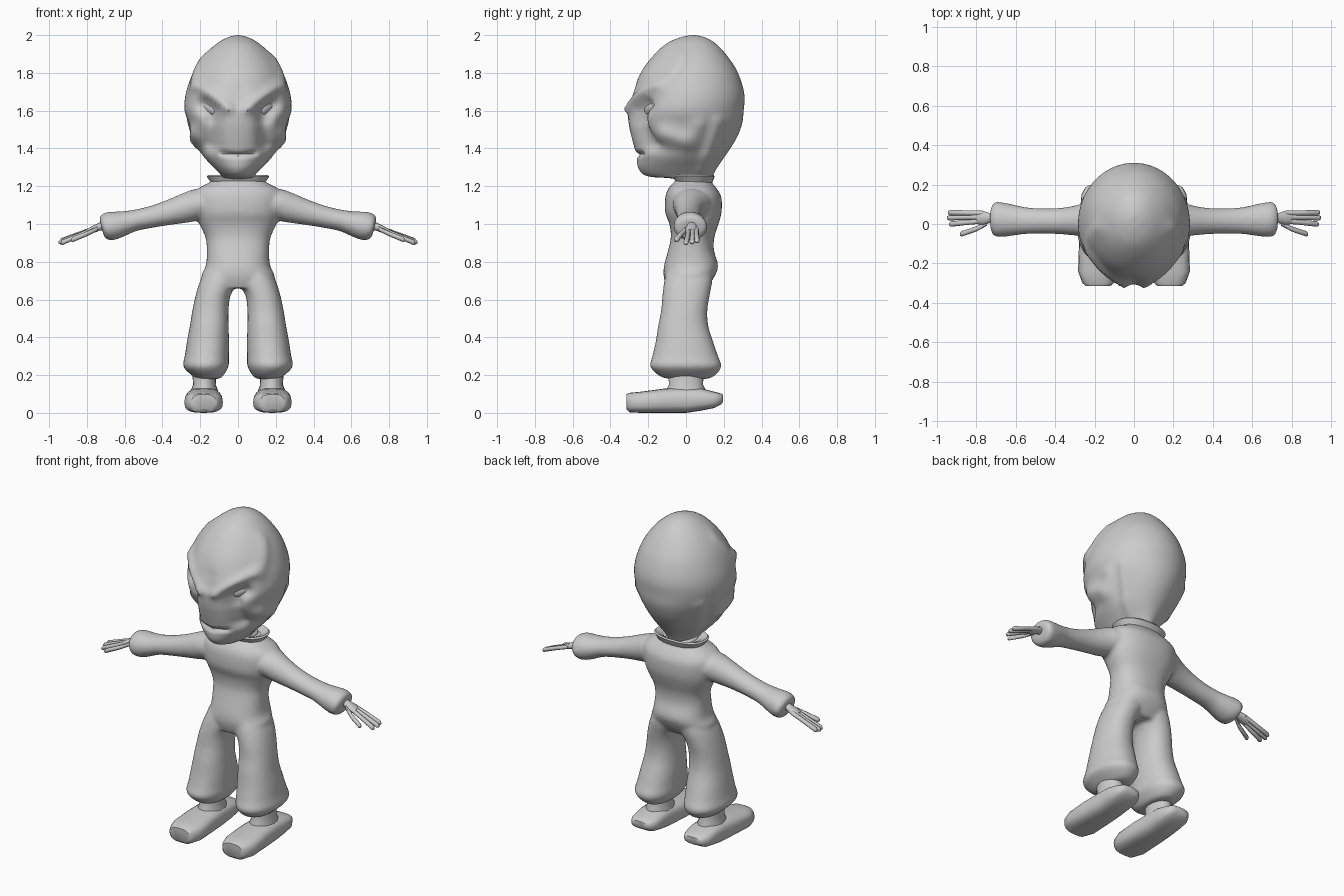
import bpy, bmesh, math
from mathutils import Vector

grey = bpy.data.materials.new("plain grey")
grey.diffuse_color = (0.6, 0.6, 0.6, 1)
X, Y, Z = Vector((1, 0, 0)), Vector((0, 1, 0)), Vector((0, 0, 1))


def finish(name, bm, angle=50):
    bmesh.ops.recalc_face_normals(bm, faces=bm.faces)
    me = bpy.data.meshes.new(name)
    bm.to_mesh(me)
    bm.free()
    me.materials.append(grey)
    ob = bpy.data.objects.new(name, me)
    bpy.context.collection.objects.link(ob)
    bpy.context.view_layer.objects.active = ob
    ob.select_set(True)
    bpy.ops.object.shade_smooth_by_angle(angle=math.radians(angle))
    ob.select_set(False)
    return ob


def loft(bm, sections, u, v, n=24, power=1.0):
    """Sections are (centre, half size along u, half size along v)."""
    def bend(t):
        return math.copysign(abs(t) ** power, t)
    rings = []
    for c, a, b in sections:
        angles = [2 * math.pi * i / n for i in range(n)]
        rings.append([bm.verts.new(Vector(c) + u * a * bend(math.cos(t)) + v * b * bend(math.sin(t)))
                      for t in angles])
    for r, s in zip(rings, rings[1:]):
        for i in range(n):
            bm.faces.new((r[i], r[(i + 1) % n], s[(i + 1) % n], s[i]))
    bm.faces.new(rings[0][::-1])
    bm.faces.new(rings[-1])


def spline(rows, steps):
    """Smooth curve through rows of numbers."""
    out = []
    for i in range(len(rows) - 1):
        p = [rows[max(0, min(len(rows) - 1, i + k))] for k in (-1, 0, 1, 2)]
        for j in range(steps):
            t = j / steps
            out.append([0.5 * (2 * b + (c - a) * t + (2 * a - 5 * b + 4 * c - d) * t * t
                               + (3 * b - a - 3 * c + d) * t ** 3) for a, b, c, d in zip(*p)])
    return out + [list(rows[-1])]


def upright(rows):
    """Rows (z, left, right, front, back) become loft sections."""
    return [(((l + r) / 2, (f + b) / 2, z), (r - l) / 2, (b - f) / 2) for z, l, r, f, b in rows]


def near(p, a, b, width):
    """Soft falloff around the segment a-b."""
    p, a, b = Vector(p), Vector(a), Vector(b)
    d = b - a
    t = max(0, min(1, (p - a).dot(d) / max(d.dot(d), 1e-9)))
    return math.exp(-((p - a - d * t).length / width) ** 2)


# Head: smooth skull, then sculpted face
skull = [(1.17, .09, -.03, .12), (1.235, .09, -.05, .13), (1.252, .085, -.20, .14),
         (1.29, .12, -.25, .16), (1.35, .175, -.262, .20), (1.40, .20, -.272, .235),
         (1.46, .228, -.288, .27), (1.53, .258, -.303, .297), (1.60, .282, -.307, .305),
         (1.67, .28, -.293, .31), (1.74, .262, -.268, .297), (1.82, .228, -.228, .265),
         (1.90, .172, -.165, .21), (1.957, .11, -.10, .155), (1.988, .055, -.03, .10),
         (2.0, .008, .03, .05)]
bm = bmesh.new()
loft(bm, upright([(z, -w, w, f, b) for z, w, f, b in spline(skull, 5)]), X, Y, 72)
for v in bm.verts:
    x, y, z = abs(v.co.x), v.co.y, v.co.z
    if z < 1.25:
        continue
    front = max(0, min(1, (-y - .02) / .1))
    q, s = (x, z), (y, z)
    dy = .060 * near(q, (.14, 1.60), (.175, 1.625), .045)      # eye socket
    dy += .050 * near(q, (.135, 1.54), (.145, 1.43), .04)      # cheek hollow
    dy -= .028 * near(q, (.05, 1.61), (.22, 1.74), .026)       # slanted brow
    dy += .022 * near(q, (0, 1.365), (.085, 1.375), .013)      # mouth line
    dy += .012 * near(q, (0, 1.64), (0, 1.70), .04)            # forehead dip
    side = min(1, x / .1)
    dx = -.030 * near(s, (-.12, 1.47), (-.02, 1.44), .05)      # jaw hollow
    dx += .016 * near(s, (.09, 1.28), (.17, 1.54), .03)        # neck tendon
    dx -= .016 * near(s, (.03, 1.42), (.07, 1.52), .04)        # hollow behind jaw
    dx -= .014 * near(s, (-.13, 1.72), (-.02, 1.88), .035)     # temple
    v.co.y += dy * front
    v.co.x += math.copysign(dx * side, v.co.x)
finish("head", bm)

# Eyes
bm = bmesh.new()
for s in (-1, 1):
    eye = bmesh.ops.create_uvsphere(bm, u_segments=20, v_segments=12, radius=1)["verts"]
    for v in eye:
        p = Vector((v.co.x * .044, v.co.y * .034, v.co.z * .036))
        p.z += p.x * .35
        v.co = Vector((s * (p.x + .15), p.y + p.x * .7 - .175, p.z + 1.613))
finish("eyes", bm)

# Clothed body: torso, legs and sleeves fused together
torso = [(.66, -.16, .16, -.10, .11), (.72, -.195, .195, -.118, .15), (.78, -.17, .17, -.116, .17),
         (.86, -.165, .165, -.095, .148), (.93, -.172, .172, -.08, .15), (1.0, -.205, .205, -.088, .172),
         (1.06, -.226, .226, -.11, .188), (1.14, -.235, .235, -.11, .188), (1.185, -.215, .215, -.095, .165),
         (1.215, -.16, .16, -.07, .14), (1.235, -.13, .13, -.05, .13)]
leg = [(.18, .10, .215, -.09, .11), (.195, .08, .24, -.14, .15), (.245, .05, .29, -.19, .188),
       (.30, .048, .282, -.178, .17), (.38, .047, .27, -.16, .143), (.46, .05, .255, -.148, .118),
       (.54, .05, .242, -.132, .113), (.62, .04, .225, -.125, .125), (.70, .0, .20, -.115, .14),
       (.76, .0, .165, -.10, .14)]
arm = [(.10, 1.10, .03, .07, .10), (.20, 1.105, .03, .08, .10), (.27, 1.087, .02, .077, .082),
       (.36, 1.062, .015, .065, .068), (.46, 1.037, .015, .056, .064), (.55, 1.018, .017, .055, .068),
       (.62, 1.0, .02, .066, .08), (.67, .99, .022, .074, .088), (.708, .982, .024, .066, .086),
       (.722, .982, .024, .045, .06)]
bm = bmesh.new()
loft(bm, upright(spline(torso, 3)), X, Y, 40, .85)
for s in (-1, 1):
    loft(bm, upright([(z, s * l, s * r, f, b) for z, l, r, f, b in spline(leg, 3)]), X, Y, 32, .9)
    loft(bm, [((s * x, y, z), h, w) for x, z, y, h, w in spline(arm, 3)], Z + X * s * .25, Y, 28)
body = finish("jumpsuit", bm)
remesh = body.modifiers.new("fuse", 'REMESH')
remesh.mode = 'VOXEL'
remesh.voxel_size = .011
remesh.use_smooth_shade = True
smooth = body.modifiers.new("soften", 'SMOOTH')
smooth.factor = .5
smooth.iterations = 5

# Collar: flared open band
bm = bmesh.new()
loft(bm, upright([(1.205, -.135, .135, -.045, .13), (1.222, -.145, .145, -.055, .14),
                  (1.252, -.166, .166, -.068, .152), (1.26, -.158, .158, -.06, .146),
                  (1.245, -.12, .12, -.035, .12), (1.225, -.10, .10, -.02, .11)]), X, Y, 28, .85)
finish("collar", bm)

# Hands: palm, three fingers and a thumb
fingers = [((.77, .055, .972), (.85, .056, .944), (.935, .058, .912)),
           ((.77, .035, .972), (.85, .034, .940), (.94, .032, .906)),
           ((.77, .015, .970), (.85, .008, .936), (.93, .000, .902)),
           ((.745, .005, .975), (.80, -.025, .948), (.875, -.05, .918))]
bm = bmesh.new()
for s in (-1, 1):
    palm = [(.69, 1.0, .03, .024), (.73, .987, .022, .024), (.765, .973, .02, .036), (.80, .958, .015, .03)]
    loft(bm, [((s * x, .03, z), h, w) for x, z, h, w in palm], Z, Y, 12)
    for root, mid, tip in fingers:
        tip2 = Vector(tip) + (Vector(tip) - Vector(mid)) * .1
        loft(bm, [((s * p[0], p[1], p[2]), r, r) for p, r in
                  ((root, .013), (mid, .013), (tip, .014), (tip2, .007))], Z, Y, 8)
finish("hands", bm)

# Ankles
bm = bmesh.new()
for s in (-1, 1):
    loft(bm, upright([(z, s * (.178 - w), s * (.178 + w), f, b) for z, w, f, b in
                      ((.06, .075, -.11, .105), (.12, .072, -.105, .105), (.15, .06, -.09, .09),
                       (.22, .064, -.095, .095))]), X, Y, 20)
finish("ankles", bm)

# Shoes: long rounded wedges with turned-up heels; rows are (y, width, bottom, top)
shoe = [(-.315, .062, .02, .098), (-.30, .08, .003, .106), (-.24, .102, 0, .112), (-.12, .098, 0, .128),
        (0, .09, 0, .135), (.08, .09, .012, .13), (.15, .085, .026, .112), (.185, .066, .045, .103),
        (.197, .045, .06, .095)]
bm = bmesh.new()
for s in (-1, 1):
    loft(bm, [((s * .182, y, (lo + hi) / 2), w, (hi - lo) / 2) for y, w, lo, hi in shoe], X, Z, 20, .7)
finish("shoes", bm, 40)
